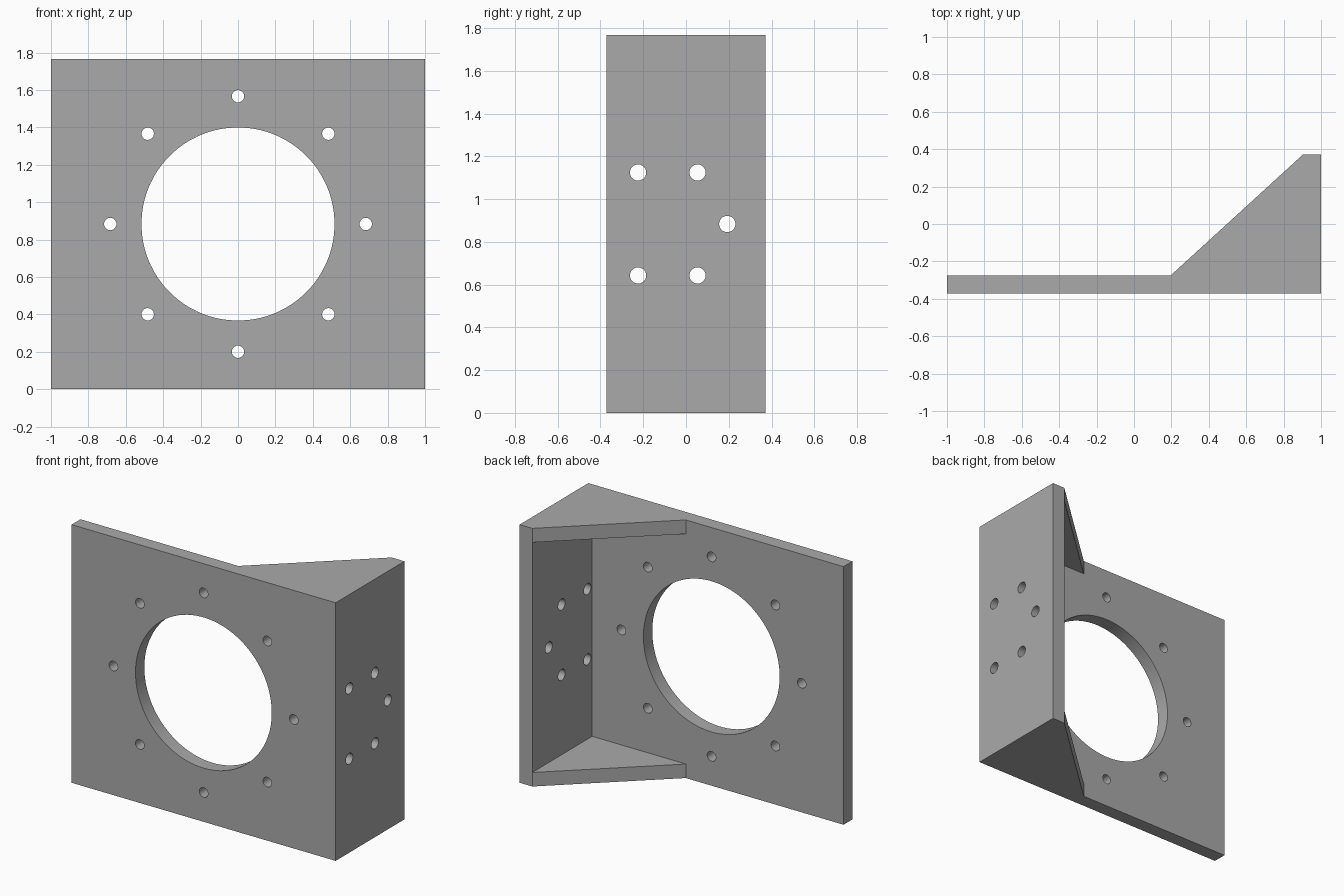
import bpy, bmesh
from math import cos, sin, pi, radians
from mathutils import Matrix, Vector

cube = bpy.data.objects.get("Cube")
if cube:
    bpy.data.objects.remove(cube, do_unlink=True)

HALF_DEPTH, HEIGHT, WALL = 0.372, 1.767, 0.096
MID = HEIGHT / 2
INNER_X, INNER_Y = 1 - WALL, WALL - HALF_DEPTH   # inside faces of the two plates
GUSSET_TIP = 0.195

grey = bpy.data.materials.new("plain grey")
grey.use_nodes = True
colour = (0.4, 0.4, 0.4, 1)
grey.diffuse_color = colour
grey.node_tree.nodes["Principled BSDF"].inputs["Base Color"].default_value = colour


def add_object(name, bm):
    bmesh.ops.recalc_face_normals(bm, faces=bm.faces)
    mesh = bpy.data.meshes.new(name)
    bm.to_mesh(mesh)
    bm.free()
    mesh.materials.append(grey)
    obj = bpy.data.objects.new(name, mesh)
    bpy.context.collection.objects.link(obj)
    return obj


def prism(name, outline, z0, z1):
    """Extrude an xy outline from z0 up to z1."""
    bm = bmesh.new()
    face = bm.faces.new([bm.verts.new((x, y, z0)) for x, y in outline])
    top = bmesh.ops.extrude_face_region(bm, geom=[face])["geom"]
    verts = [v for v in top if isinstance(v, bmesh.types.BMVert)]
    bmesh.ops.translate(bm, verts=verts, vec=(0, 0, z1 - z0))
    return add_object(name, bm)


def drill(name, centre, radius, axis, sides=32):
    """A cylinder along the given axis, long enough to pass through one wall."""
    bm = bmesh.new()
    turn = Vector((0, 0, 1)).rotation_difference(Vector(axis)).to_matrix().to_4x4()
    bmesh.ops.create_cone(bm, cap_ends=True, segments=sides, radius1=radius,
                          radius2=radius, depth=WALL * 2,
                          matrix=Matrix.Translation(centre) @ turn)
    return add_object(name, bm)


# Solid body: face plate, side plate and the sloping gusset outline
bracket = prism("angle_bracket", [
    (-1, -HALF_DEPTH), (1, -HALF_DEPTH), (1, HALF_DEPTH), (INNER_X, HALF_DEPTH),
    (GUSSET_TIP, INNER_Y), (-1, INNER_Y)], 0, HEIGHT)

# Pocket between the top and bottom gussets
cutters = [prism("pocket_cutter", [
    (GUSSET_TIP, INNER_Y), (INNER_X, INNER_Y), (INNER_X, HALF_DEPTH + 0.2),
    (GUSSET_TIP, HALF_DEPTH + 0.2)], WALL, HEIGHT - WALL)]

# Large opening and its ring of eight bolt holes
face_y = INNER_Y - WALL / 2
cutters.append(drill("opening_cutter", (0, face_y, MID), 0.516, (0, 1, 0), 128))
for i in range(8):
    a = i * pi / 4
    cutters.append(drill("bolt_cutter", (0.683 * cos(a), face_y, MID + 0.683 * sin(a)),
                         0.033, (0, 1, 0)))

# Five holes in the side plate, on a hexagonal ring with one place left out
for deg in range(-120, 121, 60):
    a = radians(deg)
    cutters.append(drill("side_hole_cutter",
                         (1 - WALL / 2, -0.085 + 0.278 * cos(a), MID + 0.278 * sin(a)),
                         0.038, (1, 0, 0)))

# Cut everything out of the body
bpy.ops.object.select_all(action="DESELECT")
bpy.context.view_layer.objects.active = bracket
bracket.select_set(True)
for cutter in cutters:
    cutter.hide_render = True
    mod = bracket.modifiers.new("cut", "BOOLEAN")
    mod.operation, mod.solver, mod.object = "DIFFERENCE", "EXACT", cutter
    bpy.ops.object.modifier_apply(modifier=mod.name)
    bpy.data.objects.remove(cutter, do_unlink=True)

bpy.ops.object.shade_smooth_by_angle(angle=radians(30))
